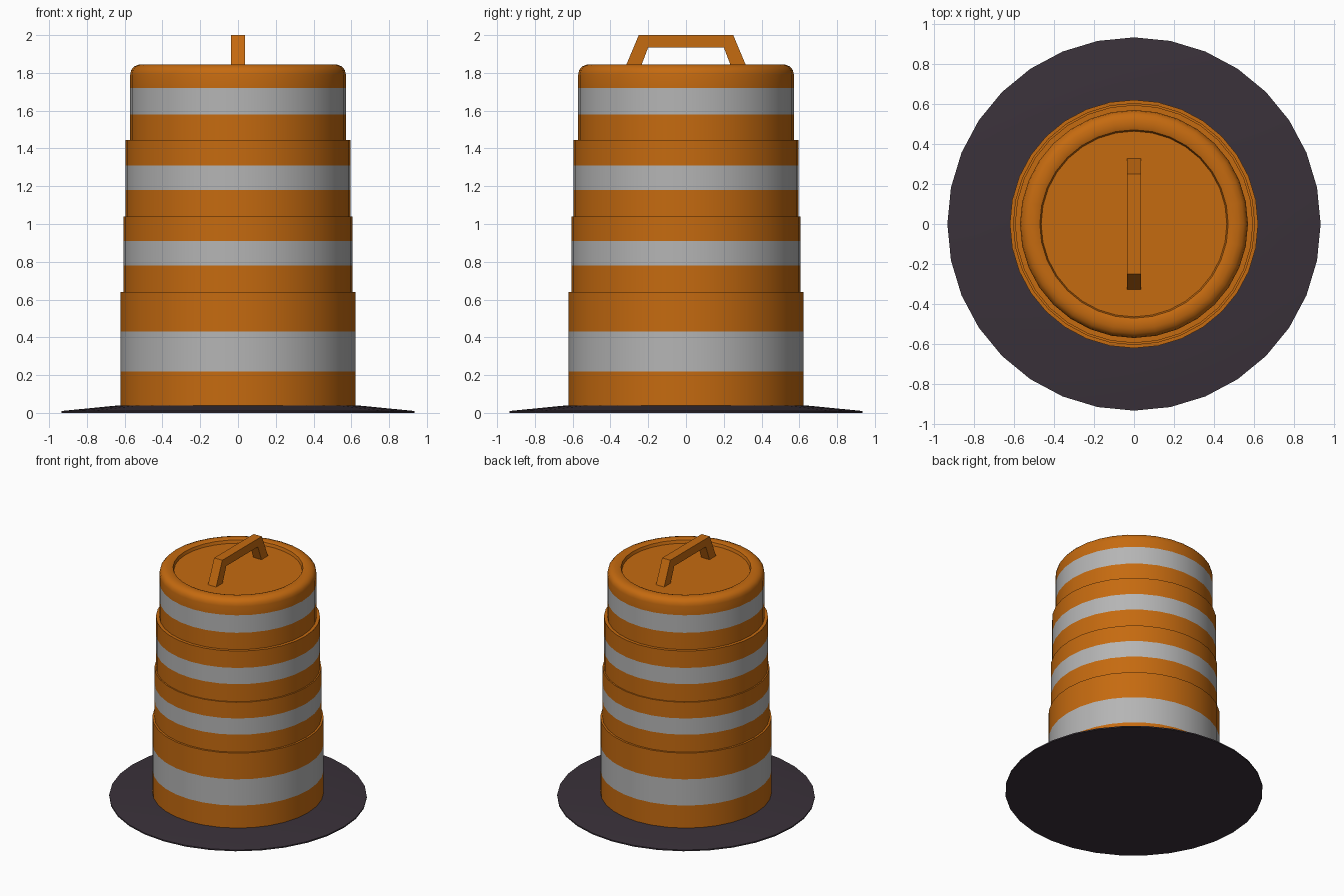
import bpy, bmesh, math

if "Cube" in bpy.data.objects:
    bpy.data.objects.remove(bpy.data.objects["Cube"])

SIDES = 32


def material(name, rgb):
    m = bpy.data.materials.new(name)
    m.diffuse_color = (*rgb, 1)
    m.use_nodes = True
    m.node_tree.nodes["Principled BSDF"].inputs["Base Color"].default_value = m.diffuse_color
    return m


ORANGE = material("safety orange", (0.56, 0.145, 0.005))
GREY = material("reflective grey", (0.46, 0.46, 0.46))
BLACK = material("dark rubber", (0.042, 0.031, 0.042))


def finish(name, bm, mats, smooth=True):
    bmesh.ops.recalc_face_normals(bm, faces=bm.faces)
    me = bpy.data.meshes.new(name)
    bm.to_mesh(me)
    bm.free()
    ob = bpy.data.objects.new(name, me)
    bpy.context.collection.objects.link(ob)
    for m in mats:
        me.materials.append(m)
    if smooth:
        bpy.ops.object.select_all(action='DESELECT')
        bpy.context.view_layer.objects.active = ob
        ob.select_set(True)
        bpy.ops.object.shade_smooth_by_angle(angle=math.radians(35))
    return ob


def lathe(profile):
    """Revolve (radius, z) points and cap both ends."""
    bm = bmesh.new()
    rings = []
    for r, z in profile:
        rings.append([bm.verts.new((r * math.cos(2 * math.pi * i / SIDES),
                                    r * math.sin(2 * math.pi * i / SIDES), z))
                      for i in range(SIDES)])
    for a, b in zip(rings, rings[1:]):
        for i in range(SIDES):
            j = (i + 1) % SIDES
            bm.faces.new((a[i], a[j], b[j], b[i]))
    bm.faces.new(rings[0][::-1])
    bm.faces.new(rings[-1])
    return bm


# Rubber base skirt
finish("base", lathe([(0.935, 0), (0.935, 0.01), (0.63, 0.04), (0.60, 0.04)]), [BLACK])

# Stepped barrel: each tier is (radius, bottom, stripe bottom, stripe top, top)
tiers = [(0.622, 0.03, 0.22, 0.43, 0.64), (0.606, 0.64, 0.78, 0.91, 1.04),
         (0.596, 1.04, 1.18, 1.31, 1.445), (0.571, 1.445, 1.58, 1.72, 1.79)]
profile = [(r, z) for r, *zs in tiers for z in zs]
# Rounded shoulder and recessed lid
profile += [(0.566, 1.815), (0.55, 1.834), (0.525, 1.844), (0.49, 1.845),
            (0.472, 1.838), (0.465, 1.815)]
bm = lathe(profile)
for f in bm.faces:
    z = f.calc_center_median().z
    if abs(f.normal.z) < 0.5 and any(t[2] < z < t[3] for t in tiers):
        f.material_index = 1
finish("barrel", bm, [ORANGE, GREY])

# Carry handle: side outline (y, z) extruded across x
half = [(0.20, 1.935), (0.247, 1.812), (0.329, 1.812), (0.25, 2.0)]
outline = half + [(-y, z) for y, z in reversed(half)]
bm = bmesh.new()
n = len(outline)
left, right = ([bm.verts.new((x, y, z)) for y, z in outline] for x in (-0.036, 0.036))
for i in range(n):
    j = (i + 1) % n
    bm.faces.new((left[i], left[j], right[j], right[i]))
# Sides as one bar and two legs
for s in (left, right):
    for q in ((0, 1, 2, 3), (4, 5, 6, 7), (0, 3, 4, 7)):
        bm.faces.new([s[k] for k in q])
finish("handle", bm, [ORANGE], smooth=False)
